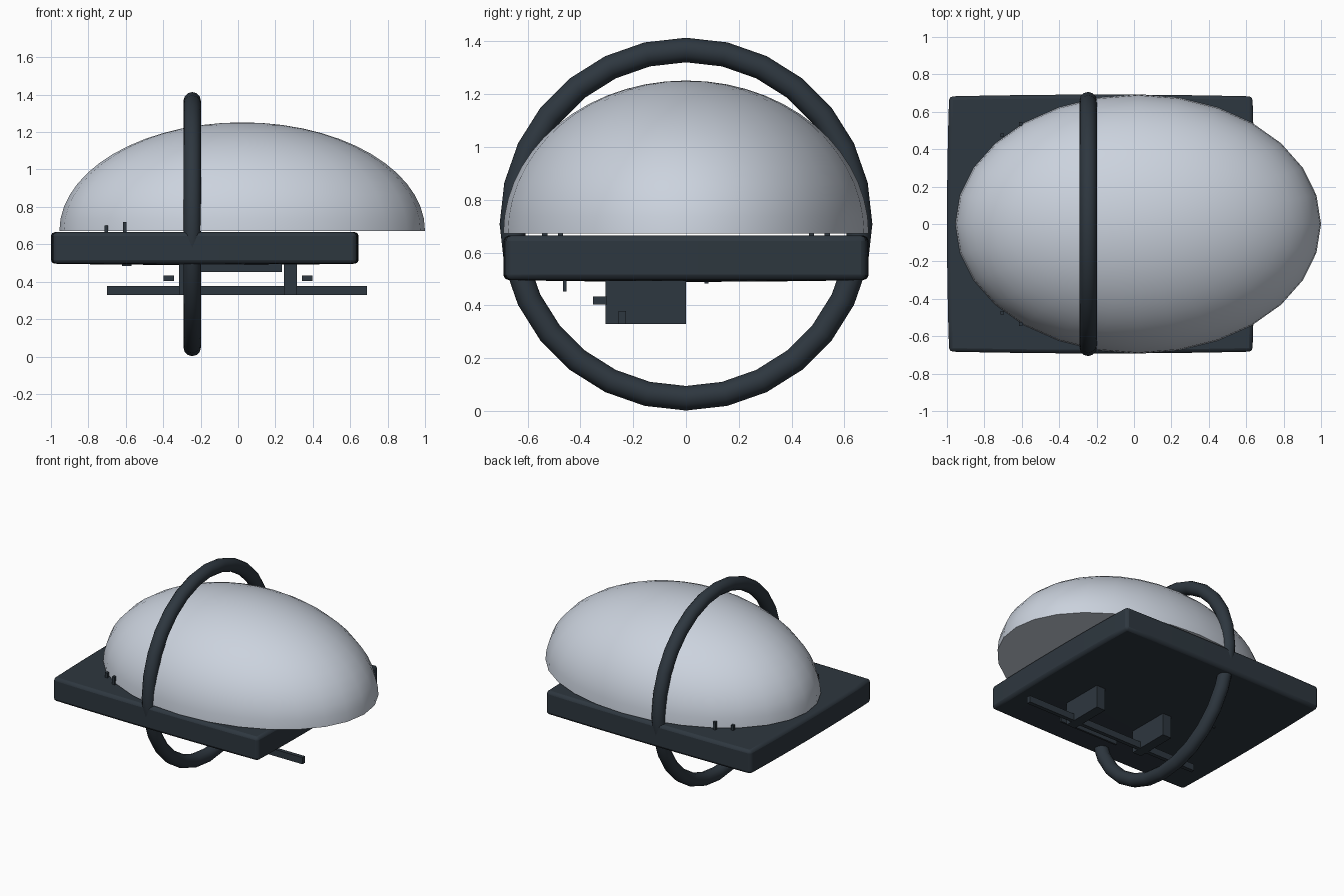
import bpy, bmesh, math
from mathutils import Matrix

if "Cube" in bpy.data.objects:
    bpy.data.objects.remove(bpy.data.objects["Cube"])


def material(name, rgb):
    m = bpy.data.materials.new(name)
    m.diffuse_color = (*rgb, 1)
    m.use_nodes = True
    m.node_tree.nodes["Principled BSDF"].inputs["Base Color"].default_value = m.diffuse_color
    return m


slate = material("dark_slate", (0.027, 0.038, 0.050))
pale = material("pale_grey", (0.60, 0.65, 0.73))


def finish(name, bm, mat, smooth=None):
    bmesh.ops.recalc_face_normals(bm, faces=bm.faces)
    me = bpy.data.meshes.new(name)
    bm.to_mesh(me)
    bm.free()
    me.materials.append(mat)
    ob = bpy.data.objects.new(name, me)
    bpy.context.collection.objects.link(ob)
    if smooth:
        bpy.ops.object.select_all(action='DESELECT')
        ob.select_set(True)
        bpy.context.view_layer.objects.active = ob
        bpy.ops.object.shade_smooth_by_angle(angle=math.radians(smooth))
    return ob


def box(name, x, y, z, mat=slate):
    bm = bmesh.new()
    bmesh.ops.create_cube(bm, size=1)
    for v in bm.verts:
        v.co = [a + (b - a) * (c + 0.5) for (a, b), c in zip((x, y, z), v.co)]
    return finish(name, bm, mat)


# Dome: upper half of an ellipsoid, closed underneath
bm = bmesh.new()
bmesh.ops.create_uvsphere(bm, u_segments=28, v_segments=28, radius=1)
cut = bmesh.ops.bisect_plane(bm, geom=bm.verts[:] + bm.edges[:] + bm.faces[:], dist=1e-4,
                             plane_co=(0, 0, 0), plane_no=(0, 0, 1), clear_inner=True)
rim = [e for e in bm.edges if e.is_boundary]
bmesh.ops.holes_fill(bm, edges=rim, sides=0)
for v in bm.verts:
    v.co = (0.0225 + 0.9775 * v.co.x, 0.692 * v.co.y, 0.672 + 0.58 * v.co.z)
finish("dome", bm, pale, 40)

# Base slab: softly bowed plate with rounded edges
bm = bmesh.new()
bmesh.ops.create_cube(bm, size=2)
bmesh.ops.subdivide_edges(bm, edges=bm.edges[:], cuts=7, use_grid_fill=True)
for v in bm.verts:
    x, y, z = v.co
    bow = 0.007 * (1 - x * x) * (1 - y * y)
    v.co = (-0.1775 + 0.8225 * x * (1 - 0.014 * y * y),
            0.692 * y * (1 - 0.014 * x * x),
            0.579 + z * (0.081 + (0.006 if z > 0 else 0.002) * 0.8 + (bow if z < 0 else 0)))
slab = finish("base_slab", bm, slate, 50)
bev = slab.modifiers.new("rounded_edges", 'BEVEL')
bev.width, bev.segments, bev.limit_method = 0.02, 2, 'ANGLE'
bev.angle_limit = math.radians(50)

# Upright ring around the slab and dome
bm = bmesh.new()
N, M, R, r = 28, 12, 0.6595, 0.0465
loops = []
for i in range(N):
    a = 2 * math.pi * i / N
    loops.append([bm.verts.new((-0.245 + r * math.sin(2 * math.pi * j / M),
                                (R + r * math.cos(2 * math.pi * j / M)) * math.cos(a),
                                0.708 + (R + r * math.cos(2 * math.pi * j / M)) * math.sin(a)))
                  for j in range(M)])
for i in range(N):
    p, q = loops[i], loops[(i + 1) % N]
    for j in range(M):
        k = (j + 1) % M
        bm.faces.new((p[j], q[j], q[k], p[k]))
finish("ring", bm, slate, 50)

# Underside: hanging blocks, side pegs, long bar and thin lip
for side, s in (("left", -1), ("right", 1)):
    box(side + "_block", (s * 0.28 - 0.035, s * 0.28 + 0.035), (-0.305, 0.0), (0.33, 0.52))
    box(side + "_peg", (s * 0.37 - 0.027, s * 0.37 + 0.027), (-0.352, -0.30), (0.403, 0.433))
box("long_bar", (-0.70, 0.69), (-0.256, -0.228), (0.33, 0.378))
box("thin_lip", (-0.235, 0.235), (-0.466, -0.452), (0.452, 0.52))
box("small_stub", (-0.62, -0.57), (0.07, 0.085), (0.483, 0.52))

# Tiny pins beside the dome on both sides
for side, s in (("front", -1), ("back", 1)):
    for n, x, y, h in (("outer", -0.705, 0.475, 0.70), ("inner", -0.605, 0.535, 0.72)):
        box(f"{side}_{n}_pin", (x - 0.01, x + 0.01), (s * y - 0.01, s * y + 0.01), (0.64, h))
